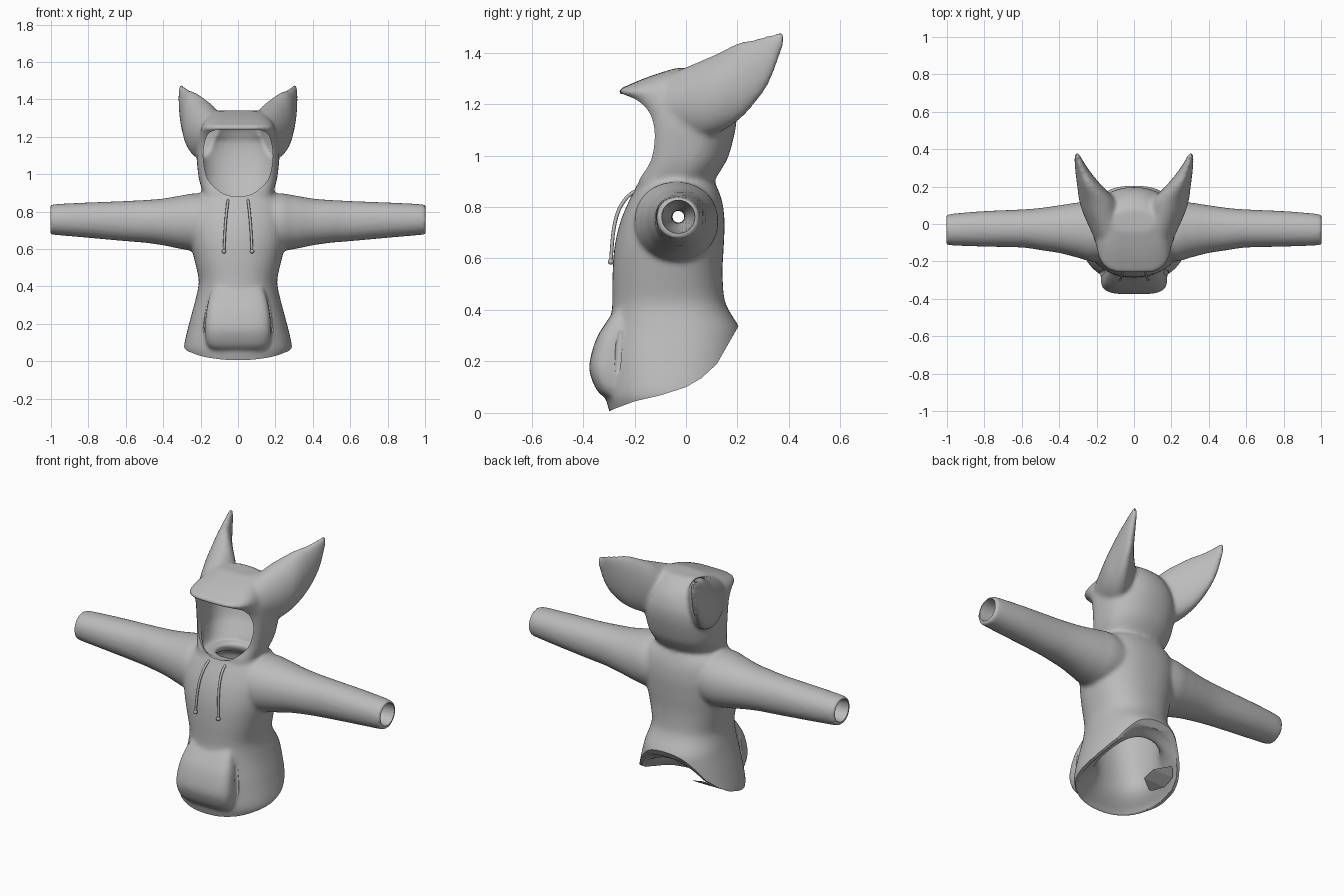
import bpy, bmesh, math

if "Cube" in bpy.data.objects:
    bpy.data.objects.remove(bpy.data.objects["Cube"])

grey = bpy.data.materials.new("soft_grey")
grey.diffuse_color = (0.5, 0.5, 0.5, 1)
grey.use_nodes = True
grey.node_tree.nodes["Principled BSDF"].inputs["Base Color"].default_value = grey.diffuse_color

# Hem height along y: low at the front, rising to the back
HEM = [(-0.6, -0.03), (-0.31, 0.0), (-0.28, 0.015), (-0.2, 0.045), (-0.1, 0.068),
       (0, 0.1), (0.06, 0.135), (0.12, 0.19), (0.2, 0.33), (0.3, 0.5)]


def hem(y):
    for (a, za), (b, zb) in zip(HEM, HEM[1:]):
        if y <= b:
            return za + (zb - za) * max(0, (y - a) / (b - a))
    return HEM[-1][1]


def catmull(rows, steps=5):
    """Smoothly interpolate between rows of numbers."""
    p = [rows[0]] + rows + [rows[-1]]
    out = []
    for i in range(1, len(p) - 2):
        for s in range(steps):
            t = s / steps
            out.append([0.5 * (2 * b + (c - a) * t + (2 * a - 5 * b + 4 * c - d) * t * t
                               + (3 * b - a - 3 * c + d) * t ** 3)
                        for a, b, c, d in zip(*p[i - 1:i + 3])])
    return out + [rows[-1]]


def loft(bm, axis, rings, n=2.0, n_low=None, mirror=False, seg=48):
    """Closed superellipse loft; ring = (t, u0, u1, v0, v1, hem weight)."""
    for side in ((1, -1) if mirror else (1,)):
        loops = []
        for t, u0, u1, v0, v1, w in catmull([tuple(r) + (0,) * (6 - len(r)) for r in rings]):
            loop = []
            for k in range(seg):
                a = 2 * math.pi * k / seg
                c, s = math.cos(a), math.sin(a)
                e = 2 / (n_low if n_low and s < 0 else n)
                u = (u0 + u1) / 2 + (u1 - u0) / 2 * math.copysign(abs(c) ** e, c)
                v = (v0 + v1) / 2 + (v1 - v0) / 2 * math.copysign(abs(s) ** e, s)
                x, y, z = {'z': (u, v, t + w * hem(v)), 'x': (t, u, v), 'y': (u, t, v)}[axis]
                loop.append(bm.verts.new((x * side, y, z)))
            loops.append(loop)
        for a, b in zip(loops, loops[1:]):
            for k in range(seg):
                bm.faces.new((a[k], a[(k + 1) % seg], b[(k + 1) % seg], b[k]))
        bm.faces.new(loops[0])
        bm.faces.new(loops[-1])


def make(name, bm):
    bmesh.ops.recalc_face_normals(bm, faces=bm.faces)
    me = bpy.data.meshes.new(name)
    bm.to_mesh(me)
    bm.free()
    me.materials.append(grey)
    ob = bpy.data.objects.new(name, me)
    bpy.context.collection.objects.link(ob)
    return ob


def apply(ob, kind, **settings):
    m = ob.modifiers.new(kind, kind)
    for k, v in settings.items():
        setattr(m, k, v)
    bpy.ops.object.select_all(action='DESELECT')
    bpy.context.view_layer.objects.active = ob
    ob.select_set(True)
    bpy.ops.object.modifier_apply(modifier=m.name)


def fuse(ob, rounds):
    """Melt overlapping parts into one soft skin."""
    apply(ob, 'REMESH', mode='VOXEL', voxel_size=0.011)
    apply(ob, 'SMOOTH', factor=0.5, iterations=rounds)


def wide(rows):
    """(z, half width, front y, back y) to loft rings."""
    return [(z, -w, w, f, b) for z, w, f, b in rows]


def oval(rows):
    """(y, centre x, centre z, x radius, z radius) to loft rings."""
    return [(y, cx - rx, cx + rx, cz - rz, cz + rz) for y, cx, cz, rx, rz in rows]


torso = [(-0.05, 0.255, -0.28, 0.2), (0.03, 0.277, -0.305, 0.2), (0.08, 0.289, -0.313, 0.21),
         (0.2, 0.262, -0.312, 0.217), (0.3, 0.235, -0.302, 0.215), (0.34, 0.225, -0.296, 0.203),
         (0.4, 0.212, -0.288, 0.166), (0.45, 0.212, -0.286, 0.148), (0.55, 0.235, -0.285, 0.142),
         (0.65, 0.258, -0.277, 0.147), (0.74, 0.268, -0.256, 0.15), (0.81, 0.262, -0.228, 0.143),
         (0.86, 0.24, -0.203, 0.128), (0.9, 0.19, -0.185, 0.11)]
sleeve = [(0, -0.15, 0.1, 0.62, 0.86), (0.2, -0.2, 0.125, 0.59, 0.897),
          (0.3, -0.18, 0.115, 0.6, 0.887), (0.4, -0.155, 0.1, 0.62, 0.87),
          (0.5, -0.14, 0.086, 0.634, 0.862), (0.6, -0.126, 0.078, 0.642, 0.857),
          (0.8, -0.121, 0.069, 0.66, 0.849), (0.95, -0.116, 0.057, 0.673, 0.842),
          (1.004, -0.111, 0.05, 0.678, 0.836)]
hood = [(0.84, 0.19, -0.185, 0.1), (0.9, 0.188, -0.187, 0.11), (0.95, 0.203, -0.168, 0.14),
        (1.0, 0.213, -0.158, 0.166), (1.1, 0.222, -0.158, 0.192), (1.17, 0.217, -0.178, 0.197),
        (1.22, 0.205, -0.225, 0.187), (1.25, 0.197, -0.265, 0.175), (1.28, 0.182, -0.21, 0.155),
        (1.31, 0.155, -0.135, 0.125), (1.34, 0.11, -0.04, 0.08)]
ear = [(-0.08, 0.12, 1.2, 0.09, 0.11), (0.04, 0.165, 1.215, 0.1, 0.145),
       (0.12, 0.192, 1.24, 0.1, 0.155), (0.2, 0.235, 1.285, 0.068, 0.151),
       (0.26, 0.265, 1.322, 0.046, 0.128), (0.32, 0.289, 1.372, 0.028, 0.095),
       (0.365, 0.303, 1.435, 0.016, 0.045), (0.383, 0.308, 1.465, 0.008, 0.015)]
pouch = [(0.05, 0.11, -0.29, -0.2), (0.07, 0.152, -0.33, -0.2), (0.11, 0.172, -0.358, -0.2),
         (0.18, 0.177, -0.376, -0.2), (0.28, 0.167, -0.352, -0.2), (0.35, 0.15, -0.312, -0.2),
         (0.4, 0.13, -0.275, -0.2)]

# Outer skin: torso, pouch pocket, sleeves, hood and ears fused together
bm = bmesh.new()
loft(bm, 'z', wide(torso), 2.3)
loft(bm, 'z', wide(pouch), 3.5)
loft(bm, 'x', sleeve, 2.1, mirror=True)
loft(bm, 'z', wide(hood), 2.2, n_low=3.5)
loft(bm, 'y', oval(ear), 2.0, mirror=True)
hoodie = make("hoodie", bm)
fuse(hoodie, 8)

# Hollow inside: hem flange, chest, neck hole, sleeves, hood, ears and face opening
bm = bmesh.new()
loft(bm, 'z', [(-0.06, -0.3, 0.3, -0.325, 0.215, 1), (0, -0.268, 0.268, -0.294, 0.184, 1),
               (0.1, -0.177, 0.177, -0.213, 0.103, 1), (0.42, -0.18, 0.18, -0.25, 0.12, 0),
               (0.6, -0.2, 0.2, -0.245, 0.11, 0), (0.78, -0.19, 0.19, -0.19, 0.1, 0),
               (0.84, -0.1, 0.1, -0.13, 0.05, 0), (0.93, -0.09, 0.09, -0.12, 0.05, 0)], 2.3)
loft(bm, 'x', [(x, -0.03 - r, -0.03 + r, 0.762 - r, 0.762 + r) for x, r in
               ((0, 0.025), (0.6, 0.025), (0.75, 0.032), (0.9, 0.054), (1.03, 0.068))], mirror=True)
inner = [(0.878, 0.15, -0.165, 0.08)] + [(z - 0.02 * (z > 1.2), w - 0.022, f + 0.022, b - 0.022)
                                         for z, w, f, b in hood[1:-1]]
loft(bm, 'z', wide(inner), 2.2, n_low=3.5)
loft(bm, 'y', oval([(y, cx, cz, rx - 0.02, rz - 0.02) for y, cx, cz, rx, rz in ear[:5]]), mirror=True)
loft(bm, 'z', wide([(z, w, -0.5, 0) for z, w in
                    ((0.883, 0.035), (0.9, 0.085), (0.95, 0.145), (1.0, 0.172), (1.08, 0.186),
                     (1.15, 0.182), (1.2, 0.168), (1.225, 0.145), (1.24, 0.11))]), 9)
cavity = make("cavity_cutter", bm)
fuse(cavity, 4)

# Curved hem cutter
bm = bmesh.new()
face = bm.faces.new([bm.verts.new((-0.5, y, z)) for y, z in HEM + [(0.3, -0.3), (-0.6, -0.3)]])
ext = bmesh.ops.extrude_face_region(bm, geom=[face])
bmesh.ops.translate(bm, vec=(1, 0, 0), verts=[v for v in ext["geom"] if isinstance(v, bmesh.types.BMVert)])
hem_cut = make("hem_cutter", bm)

# Hand slits at the pocket sides
bm = bmesh.new()
loft(bm, 'z', [(z, x - r, x + r, y - r * 1.6, y + r * 1.6) for z, x, y, r in
               ((0.15, 0.184, -0.268, 0.003), (0.18, 0.182, -0.266, 0.008), (0.25, 0.175, -0.262, 0.009),
                (0.31, 0.167, -0.257, 0.008), (0.34, 0.163, -0.254, 0.003))], mirror=True, seg=12)
slits = make("pocket_slit_cutter", bm)

for cutter in (cavity, hem_cut, slits):
    cutter.hide_render = True
    apply(hoodie, 'BOOLEAN', operation='DIFFERENCE', solver='EXACT', object=cutter)
    bpy.data.objects.remove(cutter)
bpy.ops.object.shade_smooth_by_angle(angle=math.radians(45))

# Drawstrings with end knots
for side, label in ((1, "right"), (-1, "left")):
    path = [(0.052, -0.18, 0.862), (0.054, -0.205, 0.857), (0.058, -0.24, 0.825), (0.064, -0.268, 0.77),
            (0.07, -0.284, 0.69), (0.075, -0.292, 0.585)]
    bm = bmesh.new()
    rows = catmull(path, 4)
    prev = None
    for i, (x, y, z) in enumerate(rows):
        # ring across the cord, tilted to follow its slope
        a, b = rows[max(i - 1, 0)], rows[min(i + 1, len(rows) - 1)]
        dy, dz = b[1] - a[1], b[2] - a[2]
        d = math.hypot(dy, dz)
        r = 0.007
        ring = [bm.verts.new((side * (x + r * math.cos(k * math.pi / 4)),
                              y + r * math.sin(k * math.pi / 4) * -dz / d,
                              z + r * math.sin(k * math.pi / 4) * dy / d)) for k in range(8)]
        if prev:
            for k in range(8):
                bm.faces.new((prev[k], prev[(k + 1) % 8], ring[(k + 1) % 8], ring[k]))
        else:
            bm.faces.new(ring)
        prev = ring
    bm.faces.new(prev)
    knot = bmesh.ops.create_uvsphere(bm, u_segments=12, v_segments=8, radius=0.012)
    bmesh.ops.translate(bm, vec=(side * 0.075, -0.292, 0.588), verts=knot["verts"])
    cord = make(label + "_drawstring", bm)
    for p in cord.data.polygons:
        p.use_smooth = True
